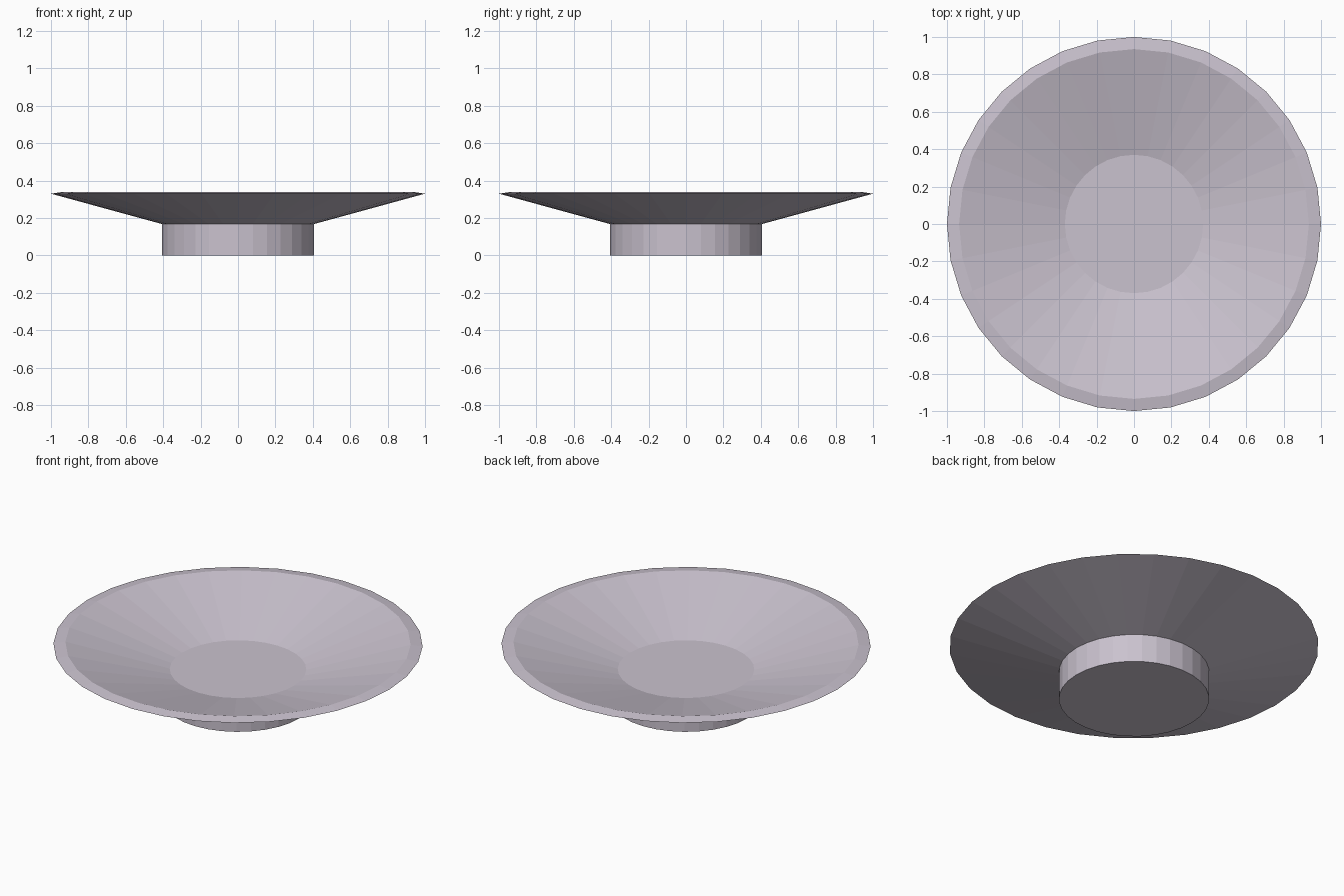
import bpy
import bmesh
from math import cos, sin, tau

SIDES = 32

cube = bpy.data.objects.get("Cube")
if cube:
    bpy.data.objects.remove(cube, do_unlink=True)


def make_material(name, colour):
    mat = bpy.data.materials.new(name)
    mat.use_nodes = True
    mat.diffuse_color = colour
    mat.node_tree.nodes["Principled BSDF"].inputs["Base Color"].default_value = colour
    return mat


def lathe(name, profile, mat):
    """Revolve (radius, height) points around z and cap both ends."""
    bm = bmesh.new()
    rings = [[bm.verts.new((r * cos(tau * i / SIDES), r * sin(tau * i / SIDES), z))
              for i in range(SIDES)] for r, z in profile]
    for low, high in zip(rings, rings[1:]):
        for i in range(SIDES):
            j = (i + 1) % SIDES
            bm.faces.new((low[i], low[j], high[j], high[i]))
    bm.faces.new(rings[0][::-1])
    bm.faces.new(rings[-1])
    mesh = bpy.data.meshes.new(name)
    bm.to_mesh(mesh)
    bm.free()
    mesh.materials.append(mat)
    obj = bpy.data.objects.new(name, mesh)
    bpy.context.collection.objects.link(obj)
    return obj


glaze = make_material("pale lilac grey", (0.59, 0.54, 0.62, 1))

# Bowl: foot, flared underside, thin sloping rim, inner wall and flat floor
bowl_profile = [
    (0.407, 0),
    (0.407, 0.168),
    (1, 0.33),
    (0.935, 0.34),
    (0.37, 0.185),
]
lathe("footed_bowl", bowl_profile, glaze)
